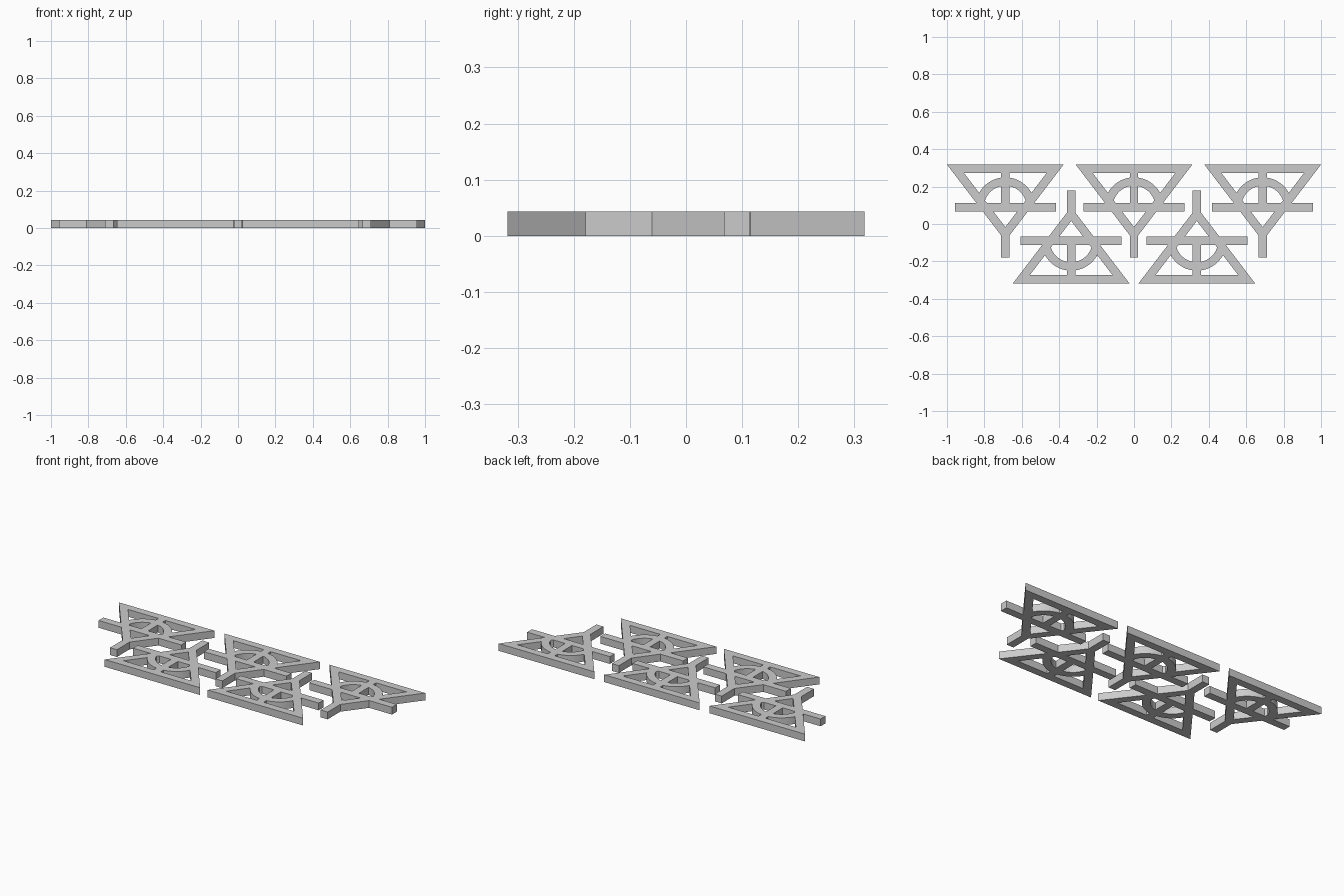
import bpy
import bmesh
import math

if "Cube" in bpy.data.objects:
    bpy.data.objects.remove(bpy.data.objects["Cube"], do_unlink=True)

THICK = 0.043      # plate thickness
HALF = 0.0225      # half the width of every stroke
TOP = 0.318        # outer edge of the base bar
WIDE = 0.312       # half length of the base bar
NECK = -0.061      # where the sloping sides meet the stem
BAR_Y = 0.0905     # centre line of the crossbar

slope = (WIDE - HALF) / (TOP - NECK)
side_w = 2 * HALF * math.hypot(1, slope)   # horizontal width of a sloping side

grey = bpy.data.materials.new("light grey")
grey.use_nodes = True
colour = (0.6, 0.6, 0.6, 1)
grey.diffuse_color = colour
grey.node_tree.nodes["Principled BSDF"].inputs["Base Color"].default_value = colour


def prism(name, points, z0=0.0, z1=THICK):
    """Extrude a flat counter-clockwise outline between two heights."""
    bm = bmesh.new()
    base = bm.faces.new([bm.verts.new((x, y, z0)) for x, y in points])
    up = bmesh.ops.extrude_face_region(bm, geom=[base])["geom"]
    bmesh.ops.translate(bm, vec=(0, 0, z1 - z0),
                        verts=[v for v in up if isinstance(v, bmesh.types.BMVert)])
    bmesh.ops.recalc_face_normals(bm, faces=bm.faces)
    mesh = bpy.data.meshes.new(name)
    bm.to_mesh(mesh)
    bm.free()
    mesh.materials.append(grey)
    obj = bpy.data.objects.new(name, mesh)
    bpy.context.collection.objects.link(obj)
    return obj


def box(name, x, y0, y1):
    return prism(name, [(-x, y0), (x, y0), (x, y1), (-x, y1)])


def arc(radius, start, end, steps=32):
    angles = [start + (end - start) * i / steps for i in range(steps + 1)]
    return [(radius * math.cos(a), BAR_Y + radius * math.sin(a)) for a in angles]


# Funnel-shaped body with its stem
half_outline = [(HALF, -0.179), (HALF, NECK), (WIDE, TOP)]
tile = prism("tile_centre", half_outline + [(-x, y) for x, y in reversed(half_outline)])

# Triangular opening inside the body
inner_top = TOP - 2 * HALF
inner_x = HALF + slope * (inner_top - NECK) - side_w
apex = NECK + (side_w - HALF) / slope
opening = prism("opening", [(0, apex), (inner_x, inner_top), (-inner_x, inner_top)],
                -0.1, 0.1)

# Crossbar, half ring and the post joining them to the base bar
crossbar = box("crossbar", 0.27, BAR_Y - HALF, BAR_Y + HALF)
half_ring = prism("half_ring", arc(0.159, 0, math.pi) + arc(0.114, math.pi, 0))
post = box("post", HALF, BAR_Y, TOP - HALF)

# Merge the pieces into one clean plate
helpers = [opening, crossbar, half_ring, post]
for helper in helpers:
    mod = tile.modifiers.new(helper.name, 'BOOLEAN')
    mod.operation = 'DIFFERENCE' if helper is opening else 'UNION'
    mod.solver = 'EXACT'
    mod.object = helper
depsgraph = bpy.context.evaluated_depsgraph_get()
plate = bpy.data.meshes.new_from_object(tile.evaluated_get(depsgraph))
plate.name = "tile_plate"
tile.modifiers.clear()
tile.data = plate
for helper in helpers:
    bpy.data.objects.remove(helper, do_unlink=True)

# Smooth ring walls, sharp corners
bpy.ops.object.select_all(action='DESELECT')
tile.select_set(True)
bpy.context.view_layer.objects.active = tile
bpy.ops.object.shade_smooth_by_angle(angle=math.radians(25))

# Three upright tiles behind, two turned round in front
for name, x, turn in [("tile_back_right", -0.688, 0), ("tile_back_left", 0.688, 0),
                      ("tile_front_right", -0.336, math.pi),
                      ("tile_front_left", 0.336, math.pi)]:
    copy = tile.copy()
    copy.name = name
    copy.location.x = x
    copy.rotation_euler.z = turn
    bpy.context.collection.objects.link(copy)
